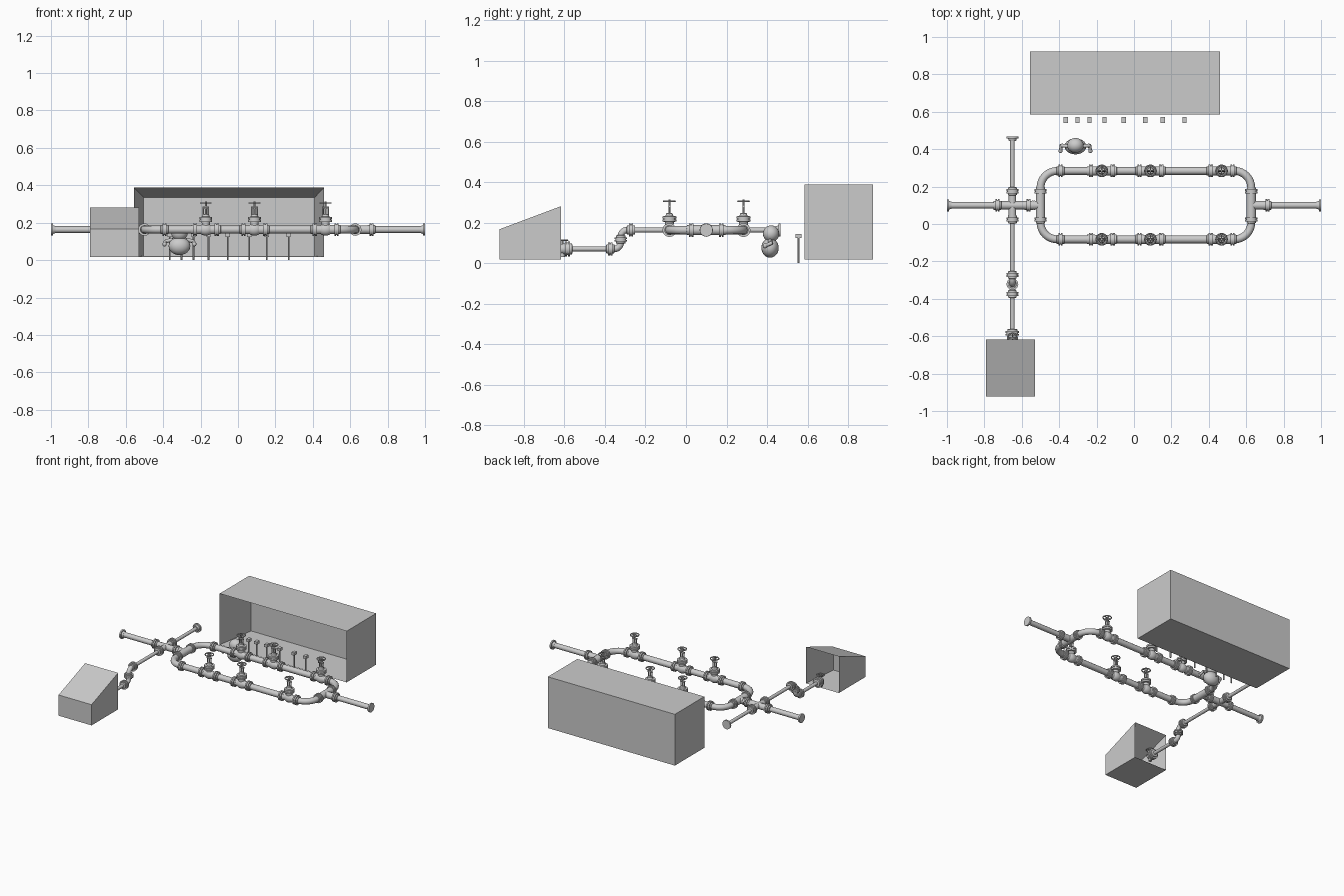
import bpy, bmesh
from math import pi, sin, cos, radians
from mathutils import Vector, Matrix

if "Cube" in bpy.data.objects:
    bpy.data.objects.remove(bpy.data.objects["Cube"])

PZ = 0.163            # main pipe height
CX, CY = 0.063, 0.1   # centre of the loop
X, Y, Z = Vector((1, 0, 0)), Vector((0, 1, 0)), Vector((0, 0, 1))


def finish(name, bm, smooth=True):
    bmesh.ops.recalc_face_normals(bm, faces=bm.faces)
    me = bpy.data.meshes.new(name)
    bm.to_mesh(me)
    bm.free()
    ob = bpy.data.objects.new(name, me)
    bpy.context.collection.objects.link(ob)
    if smooth:
        bpy.context.view_layer.objects.active = ob
        bpy.ops.object.select_all(action='DESELECT')
        ob.select_set(True)
        bpy.ops.object.shade_smooth_by_angle(angle=radians(35))
    return ob


def lathe(bm, profile, origin, axis=Z, n=20):
    """Closed turned solid; profile holds (radius, distance along axis)."""
    rot = Vector(axis).to_track_quat('Z', 'Y')
    rings = []
    for r, h in profile:
        rings.append([bm.verts.new(Vector(origin) + rot @ Vector(
            (r * cos(2 * pi * i / n), r * sin(2 * pi * i / n), h))) for i in range(n)])
    for a, b in zip(rings, rings[1:]):
        for i in range(n):
            bm.faces.new((a[i], a[(i + 1) % n], b[(i + 1) % n], b[i]))
    bm.faces.new(rings[0])
    bm.faces.new(rings[-1])


def rod(bm, a, b, r, n=12):
    a, b = Vector(a), Vector(b)
    lathe(bm, [(r, 0), (r, (b - a).length)], a, b - a, n)


def ball(bm, loc, scale, rot=None):
    m = Matrix.Translation(loc) @ (rot or Matrix()) @ Matrix.Diagonal((*scale, 1))
    bmesh.ops.create_uvsphere(bm, u_segments=20, v_segments=12, radius=1, matrix=m)


def rounded(points, r, cyclic=False):
    """Path with right-angle corners replaced by arcs."""
    pts = [Vector(p) for p in points]
    out = []
    for i, p in enumerate(pts):
        if not cyclic and i in (0, len(pts) - 1):
            out.append(p)
            continue
        d1 = (p - pts[i - 1]).normalized()
        d2 = (pts[(i + 1) % len(pts)] - p).normalized()
        c = p - d1 * r + d2 * r
        out += [c - d2 * r * cos(t * pi / 16) + d1 * r * sin(t * pi / 16) for t in range(9)]
    return out


def pipe(name, path, r, cyclic=False):
    cu = bpy.data.curves.new(name, 'CURVE')
    cu.dimensions = '3D'
    cu.bevel_depth, cu.bevel_resolution, cu.use_fill_caps = r, 4, True
    sp = cu.splines.new('POLY')
    sp.points.add(len(path) - 1)
    for q, p in zip(sp.points, path):
        q.co = (*p, 1)
    sp.use_cyclic_u = cyclic
    ob = bpy.data.objects.new(name, cu)
    bpy.context.collection.objects.link(ob)
    bpy.ops.object.select_all(action='DESELECT')
    ob.select_set(True)
    bpy.context.view_layer.objects.active = ob
    bpy.ops.object.convert(target='MESH')
    bpy.ops.object.shade_smooth_by_angle(angle=radians(35))


# Flange pair with a small gap and collars
COUPLING = [(.018, -.022), (.024, -.02), (.024, -.011), (.033, -.011), (.033, -.002), (.028, -.002),
            (.028, .002), (.033, .002), (.033, .011), (.024, .011), (.024, .02), (.018, .022)]


def coupling(bm, loc, axis, s=1):
    lathe(bm, [(r * s, h * s) for r, h in COUPLING], loc, axis)


def wheel(bm, c, R, r, spokes=4):
    c = Vector(c)
    n, k = 20, 6
    v = [[bm.verts.new(c + Vector(((R + r * cos(b * 2 * pi / k)) * cos(a * 2 * pi / n),
                                   (R + r * cos(b * 2 * pi / k)) * sin(a * 2 * pi / n),
                                   r * sin(b * 2 * pi / k)))) for b in range(k)] for a in range(n)]
    for a in range(n):
        for b in range(k):
            bm.faces.new((v[a][b], v[(a + 1) % n][b], v[(a + 1) % n][(b + 1) % k], v[a][(b + 1) % k]))
    for i in range(spokes):
        t = 2 * pi * i / spokes
        rod(bm, c, c + Vector((cos(t), sin(t), 0)) * R, r * .8, 6)


# Main pipes
pipe('loop_pipe', rounded([(-.5, -.082, PZ), (.627, -.082, PZ), (.627, .284, PZ), (-.5, .284, PZ)],
                          .09, True), .021, True)
pipe('inlet_pipe', [Vector((-1, CY, PZ)), Vector((-.5, CY, PZ))], .018)
pipe('outlet_pipe', [Vector((.627, CY, PZ)), Vector((1, CY, PZ))], .018)
pipe('branch_pipe', rounded([(-.65, .465, PZ), (-.65, -.322, PZ), (-.65, -.322, .07),
                             (-.65, -.63, .07)], .032), .012)
pipe('branch_elbows', rounded([(-.65, -.27, PZ), (-.65, -.322, PZ), (-.65, -.322, .07),
                               (-.65, -.37, .07)], .032), .016)

# End flanges
bm = bmesh.new()
for p, ax in (((-1, CY, PZ), X), ((1, CY, PZ), -X), ((-.65, .467, PZ), -Y)):
    lathe(bm, [(.032, 0), (.032, .011), (.023, .011), (.019, .024)], p, ax)
finish('end_flanges', bm)

# Cross and tee fittings
bm = bmesh.new()
rod(bm, (-.73, CY, PZ), (-.57, CY, PZ), .022, 20)
rod(bm, (-.65, CY - .08, PZ), (-.65, CY + .08, PZ), .02, 20)
for x, d in ((-.5, -.07), (.627, .085)):
    rod(bm, (x, CY - .08, PZ), (x, CY + .08, PZ), .025, 20)
    rod(bm, (x, CY, PZ), (x + d, CY, PZ), .023, 20)
finish('cross_and_tees', bm)

# Couplings
bm = bmesh.new()
for x in (-.73, -.565, .713):
    coupling(bm, (x, CY, PZ), X)
coupling(bm, (-.507 - .03, CY, PZ), X, .75)
for x in (-.65, -.5, .627):
    for s in (-1, 1):
        coupling(bm, (x, CY + s * .075, PZ), Y)
for y in (-.082, .284):
    coupling(bm, (-.393, y, PZ), X)
coupling(bm, (-.65, -.272, PZ), Y, .95)
coupling(bm, (-.65, -.374, .07), Y, .95)
coupling(bm, (-.65, -.322, .117), Z, .95)
finish('couplings', bm)

# Six hand-wheel valves on the long sides
BONNET = [(.02, 0), (.022, .04), (.034, .042), (.034, .053), (.029, .053), (.029, .057),
          (.034, .057), (.034, .068), (.02, .069), (.016, .082), (.012, .084)]
for x in (-.172, .088, .468):
    for y, side in ((-.082, 'front'), (.284, 'back')):
        bm = bmesh.new()
        ball(bm, (x, y, PZ), (.04, .03, .032))
        rod(bm, (x - .058, y, PZ), (x + .058, y, PZ), .024, 20)
        for s in (-1, 1):
            coupling(bm, (x + s * .058, y, PZ), X, 1.03)
            rod(bm, (x + s * .014, y, PZ + .068), (x + s * .014, y, PZ + .118), .004, 8)
        lathe(bm, BONNET, (x, y, PZ))
        rod(bm, (x - .018, y, PZ + .118), (x + .018, y, PZ + .118), .006, 8)
        rod(bm, (x, y, PZ + .07), (x, y, PZ + .15), .005, 8)
        wheel(bm, (x, y, PZ + .142), .028, .004)
        finish('valve_' + side, bm)

# Small tap at the low end of the branch
bm = bmesh.new()
coupling(bm, (-.65, -.585, .07), Y, 1.1)
ball(bm, (-.65, -.61, .07), (.022, .026, .024))
rod(bm, (-.65, -.61, .03), (-.65, -.61, .09), .012)
rod(bm, (-.65, -.61, .07), (-.65, -.61, .115), .005, 8)
wheel(bm, (-.65, -.61, .113), .026, .0035)
finish('tap', bm)


def shelter(name, outer_front, outer_back, inner_back):
    """Hollow shell: open rim loop, closed outer back and recessed inner back."""
    bm = bmesh.new()
    rim, back, deep = ([bm.verts.new(p) for p in loop] for loop in (outer_front, outer_back, inner_back))
    for a in (back, deep):
        bm.faces.new(a)
        for i in range(4):
            j = (i + 1) % 4
            bm.faces.new((rim[i], rim[j], a[j], a[i]))
    return finish(name, bm, False)


def rect(x0, x1, y, z0, z1):
    return [(x0, y, z0), (x1, y, z0), (x1, y, z1), (x0, y, z1)]


# Large shelter opens forward, small sloped one opens backward
shelter('large_shelter', rect(-.557, .46, .586, .017, .388), rect(-.557, .46, .923, .017, .388),
        rect(-.505, .41, .872, .022, .335))
shelter('small_shelter', rect(-.792, -.528, -.617, .017, .281), rect(-.792, -.528, -.921, .017, .167),
        rect(-.755, -.565, -.88, .022, .15))

# Row of posts with small block heads
bm = bmesh.new()
for x in (-.365, -.302, -.238, -.158, -.055, .06, .154, .271):
    rod(bm, (x, .556, 0), (x, .556, .128), .005, 8)
    bmesh.ops.create_cube(bm, size=1, matrix=Matrix.Translation((x, .556, .133))
                          @ Matrix.Diagonal((.022, .03, .02, 1)))
finish('marker_posts', bm)

# Little round figure: body, head, bent arms and hands
bm = bmesh.new()
fx, fy = -.313, .415
ball(bm, (fx, fy, .075), (.058, .043, .048))
ball(bm, (fx, fy + .005, .145), (.044, .04, .041))
for s in (-1, 1):
    rod(bm, (fx + s * .035, fy, .11), (fx + s * .075, fy + .005, .1), .01)
    rod(bm, (fx + s * .075, fy + .01, .1), (fx + s * .08, fy - .025, .085), .009)
    ball(bm, (fx + s * .08, fy - .025, .085), (.011, .011, .012))
finish('figure', bm)
